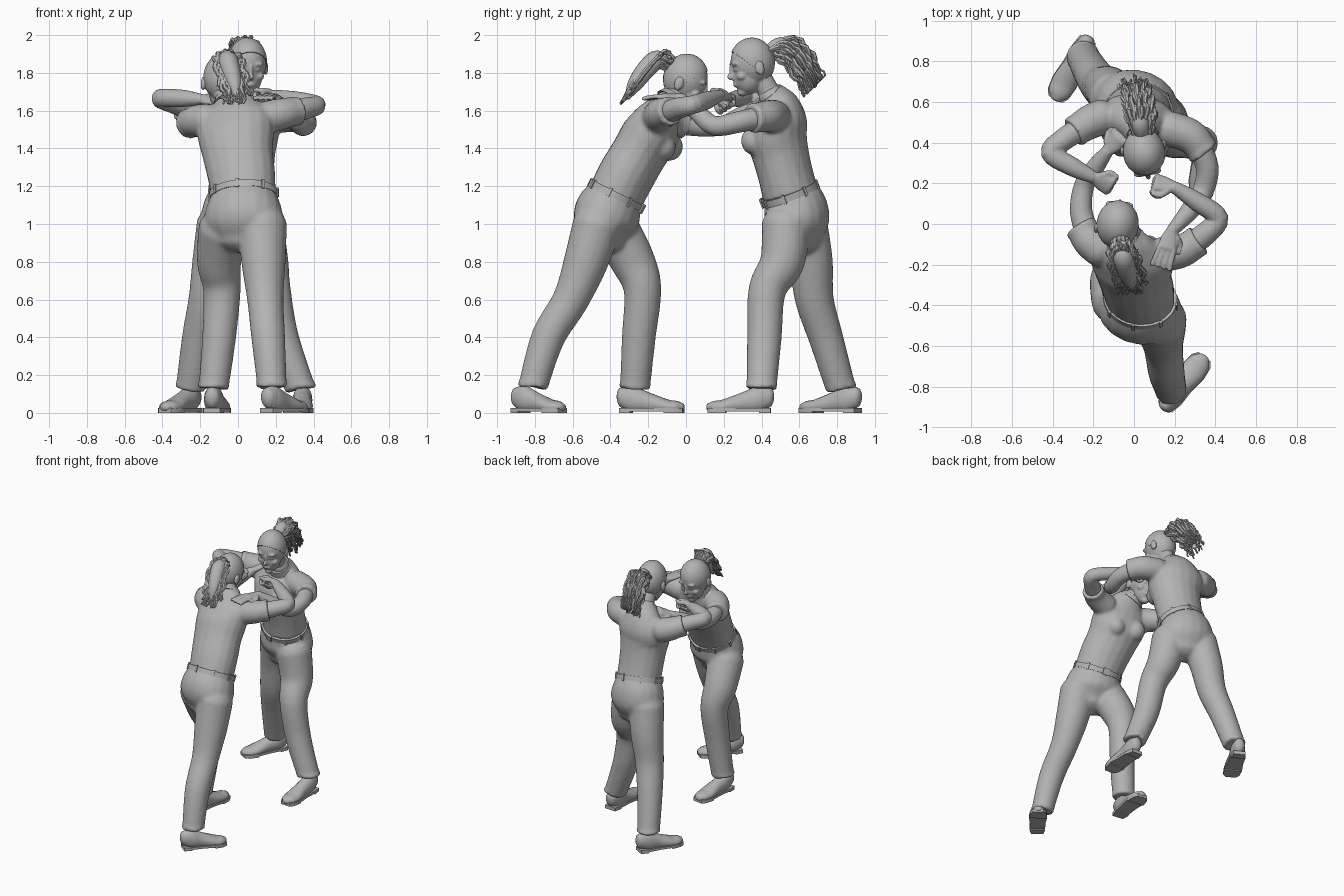
import bpy, bmesh, math, random
from mathutils import Vector, Matrix

if "Cube" in bpy.data.objects:
    bpy.data.objects.remove(bpy.data.objects["Cube"])
random.seed(4)
mat = bpy.data.materials.new("plain grey")
mat.use_nodes = True
mat.diffuse_color = (.45, .45, .45, 1)
mat.node_tree.nodes["Principled BSDF"].inputs["Base Color"].default_value = mat.diffuse_color
SIDE = Vector((1, -.25, 0))

def finish(name, bm, voxel=0, relax=4):
    """Make an object, optionally fusing its overlapping volumes into one skin."""
    bmesh.ops.recalc_face_normals(bm, faces=bm.faces)
    mesh = bpy.data.meshes.new(name)
    bm.to_mesh(mesh)
    bm.free()
    mesh.materials.append(mat)
    mesh.polygons.foreach_set("use_smooth", [True] * len(mesh.polygons))
    mesh.set_sharp_from_angle(angle=.8)
    obj = bpy.data.objects.new(name, mesh)
    bpy.context.collection.objects.link(obj)
    if voxel:
        fuse = obj.modifiers.new("fuse", 'REMESH')
        fuse.mode, fuse.voxel_size, fuse.use_smooth_shade = 'VOXEL', voxel, True
        obj.modifiers.new("soften", 'SMOOTH').iterations = relax

def spline(points, sub):
    """Catmull-Rom curve through points of any dimension."""
    p = [Vector(q) for q in (points[0], *points, points[-1])]
    out = []
    for a, b, c, d in zip(p, p[1:], p[2:], p[3:]):
        for t in (k / sub for k in range(sub)):
            out.append(b + (c - a) * (t / 2) + (a * 2 - b * 5 + c * 4 - d) * (t * t / 2)
                       + (b * 3 - a - c * 3 + d) * (t ** 3 / 2))
    return out + [p[-1]]

def loft(bm, stations, side=SIDE, sub=5, seg=18, caps=(True, True)):
    """Elliptical tube through (x, y, z, radius[, second radius]), ends domed or flat."""
    rows = spline([(*s, s[3])[:5] for s in stations], sub)
    side, rings, last = Vector(side), [], len(rows) - 1
    angles = [math.tau * k / seg for k in range(seg)]
    for i, r in enumerate(rows):
        t = Vector((rows[min(i + 1, last)] - rows[max(i - 1, 0)])[:3]).normalized()
        u = (side - t * side.dot(t)).normalized()
        v = t.cross(u)
        for f in (-1.4, -1, -.5) * (i == 0 and caps[0]) + (0,) + (.5, 1, 1.4) * (i == last and caps[1]):
            p = Vector(r[:3]) + t * math.sin(f) * min(r[3], r[4]) * .7
            rings.append([bm.verts.new(p + (u * r[3] * math.cos(k) + v * r[4] * math.sin(k)) * math.cos(f))
                          for k in angles])
    for lo, hi in zip(rings, rings[1:]):
        for k in range(seg):
            bm.faces.new((lo[k - 1], lo[k], hi[k], hi[k - 1]))
    bm.faces.new(rings[0][::-1])
    bm.faces.new(rings[-1])

def ball(bm, centre, radii, frame=Matrix()):
    place = frame @ Matrix.Translation(centre) @ Matrix.Diagonal((*radii, 1))
    bmesh.ops.create_uvsphere(bm, u_segments=24, v_segments=16, radius=1, matrix=place)

def trousers(who, front, pelvis, *legs):
    bm = bmesh.new()
    loft(bm, pelvis, caps=(False, True))
    for leg in legs:
        x, y, z, r = leg[-1]
        loft(bm, leg, caps=(True, False))
        loft(bm, [(x, y, z, r + .006), (x, y, z + .02, r + .005)], caps=(False, False))
    finish(who + "_trousers", bm, .014, 4)
    # belt with loops and a wider buckle
    bm = bmesh.new()
    c, a, b = Vector(pelvis[0][:3]), pelvis[0][3] + .008, pelvis[0][4] + .008
    n = (c - Vector(pelvis[1][:3])).normalized()
    u = (SIDE - n * SIDE.dot(n)).normalized()
    loft(bm, [(*(c + n * h), a, b) for h in (-.018, .018)], seg=40, caps=(False, False))
    for k in range(8):
        x, y = math.cos(k * math.tau / 8), math.sin(k * math.tau / 8)
        out = (u * x / a + n.cross(u) * y / b).normalized()
        size = Vector((.05 if y * front > .9 else .016, .012, .05))
        frame = Matrix((n.cross(out) * size.x, out * size.y, n * size.z)).transposed().to_4x4()
        spot = Matrix.Translation(c + u * a * x + n.cross(u) * b * y)
        bmesh.ops.create_cube(bm, size=1, matrix=spot @ frame)
    finish(who + "_belt", bm)

def shirt(who, torso, bust, *sleeves):
    bm = bmesh.new()
    loft(bm, torso, caps=(False, True))
    for s in (-.075, .075):
        ball(bm, Vector(bust) + SIDE * s, (.07, .07, .075))
    for sleeve in sleeves:
        loft(bm, sleeve, (0, 0, 1), caps=(True, False))
        q, r = Vector(sleeve[-1][:3]), sleeve[-1][3] + .007
        d = (q - Vector(sleeve[-2][:3])).normalized() * .025
        loft(bm, [(*(q - d), r), (*q, r)], (0, 0, 1), caps=(False, False))
    finish(who + "_shirt", bm, .012, 3)
    bm = bmesh.new()
    low, top = Vector(torso[-2][:3]), Vector(torso[-1][:3])
    loft(bm, [(*low.lerp(top, .5), .1, .09), (*top, .078, .076)], caps=(False, False))
    finish(who + "_collar", bm)

def arm(name, path, aim, palm, curl):
    """Bare arm with a hand; curl bends each finger joint toward the palm side."""
    bm = bmesh.new()
    loft(bm, path, (0, 0, 1))
    w = Vector(path[-1][:3])
    d = (Vector(aim) - w).normalized()
    n = (Vector(palm) - d * d.dot(palm)).normalized()
    s = d.cross(n)
    loft(bm, [(*w, .03, .026), (*(w + d * .05), .046, .02), (*(w + d * .095), .046, .018)], s)
    for i in (-1.5, -.5, .5, 1.5):
        p = w + d * .09 + s * i * .024
        joints = [(*p, .014)]
        for k, length in enumerate((.042, .034, .026), 1):
            p = p + (d * math.cos(curl * k) + n * math.sin(curl * k) + s * i * .06) * length
            joints.append((*p, .012))
        loft(bm, joints, s, sub=3, seg=10)
    p = w + d * .03 + s * .03
    q = p + (d + s + n * .6) * .03
    loft(bm, [(*p, .018), (*q, .015), (*(q + d * .04), .012)], n, sub=3, seg=10)
    finish(name, bm, .007, 1)

def head(who, centre, turn, pitch, collar):
    m = Matrix.Translation(centre) @ Matrix.Rotation(turn, 4, 'Z') @ Matrix.Rotation(pitch, 4, 'X')
    bm = bmesh.new()
    loft(bm, [(*collar, .06), (*(m @ Vector((0, .03, -.07))), .055)])
    # skull, jaw, chin; nose tip, bridge; lips; then paired brow, eye, cheek, ear
    for x, *rest in ((0, 0, 0, .1, .115, .125), (0, -.037, -.07, .074, .078, .095),
                     (0, -.075, -.145, .03, .03, .024), (0, -.12, -.055, .014, .026, .02),
                     (0, -.112, -.03, .011, .018, .04), (0, -.106, -.1, .027, .014, .014),
                     (.036, -.099, .008, .034, .016, .012), (.036, -.094, -.02, .018, .015, .012),
                     (.05, -.075, -.06, .028, .028, .024), (.103, .02, -.035, .012, .024, .037)):
        for mirrored in {x, -x}:
            ball(bm, (mirrored, *rest[:2]), rest[2:], m)
    finish(who + "_head", bm, .007, 1)
    # swept-back hair, cut along the hairline
    bm = bmesh.new()
    ball(bm, (0, .002, .002), (.104, .12, .13), m)
    bmesh.ops.bisect_plane(bm, geom=bm.verts[:] + bm.edges[:] + bm.faces[:], clear_inner=True,
                           plane_co=m @ Vector((0, -.06, .03)), plane_no=m.to_3x3() @ Vector((0, .75, .65)))
    bmesh.ops.holes_fill(bm, edges=[e for e in bm.edges if e.is_boundary], sides=0)
    finish(who + "_hair", bm)

def ponytail(who, *path):
    bm = bmesh.new()
    loft(bm, [(*p, r) for p, r in zip(path, (.03, .05, .05, .04, .015))])
    # loose curling locks around the core
    for k in range(60):
        f, phase = random.uniform(0, math.tau), random.uniform(0, math.tau)
        reach, stop, lock = random.uniform(.6, 1.15), random.choice((4, 5, 5)), []
        for i, p in enumerate(spline(path[:stop], 4)):
            spread = reach * (.02 + .045 * min(i / 5, 1)) + .012 * math.sin(phase + i * 1.5)
            offset = Vector((math.cos(f), math.sin(f) * .7, math.sin(f) * .7)) * spread
            lock.append((*(p + offset), .013 if i < 4 * stop - 7 else .006))
        loft(bm, lock, sub=1, seg=6)
    finish(who + "_ponytail", bm)

def shoe(name, heel, toe):
    heel, d = Vector((*heel, 0)), Vector((*toe, 0)) - Vector((*heel, 0))
    side = Vector((-d.y, d.x, 0)).normalized()
    shape = [(.06, .04, .055), (.22, .052, .075), (.45, .052, .058), (.7, .062, .042),
             (.88, .054, .034), (.96, .034, .024)]
    bm = bmesh.new()
    loft(bm, [(*(heel + d * t), w, h) for t, w, h in shape], side)
    for v in bm.verts:
        v.co.z = max(v.co.z + max(.03, .085 - (v.co - heel).dot(d) / d.length_squared * .07), .012)
    finish(name + "_upper", bm)
    # full sole, then the heel block and tread
    bm = bmesh.new()
    for part, low, high in ((shape, .008, .026), (shape[:2], 0, .02), (shape[3:], 0, .02)):
        rim = [heel + d * (t * 1.06 - .03) + side * (w + .004) for t, w, h in part]
        rim += [heel + d * (t * 1.06 - .03) - side * (w + .004) for t, w, h in part[::-1]]
        face = bm.faces.new([bm.verts.new(p + Vector((0, 0, low))) for p in rim])
        top = bmesh.ops.extrude_face_region(bm, geom=[face])["geom"]
        bmesh.ops.translate(bm, vec=(0, 0, high - low), verts=[v for v in top if type(v) is bmesh.types.BMVert])
    finish(name + "_sole", bm)

# Front figure, seen from behind
A = "front_figure"
trousers(A, 1, [(.03, -.37, 1.15, .175, .15), (.03, -.41, 1.07, .205, .175), (.03, -.43, 1, .21, .165), (.03, -.44, .93, .17, .12)],
         [(.13, -.47, 1, .13), (.135, -.53, .8, .118), (.145, -.61, .6, .097), (.16, -.73, .4, .09), (.18, -.81, .14, .078)],
         [(-.08, -.38, .98, .13), (-.1, -.28, .8, .118), (-.085, -.23, .65, .1), (-.1, -.25, .4, .09), (-.13, -.27, .13, .08)])
shirt(A, [(.03, -.375, 1.14, .172, .147), (.02, -.32, 1.25, .18, .15), (0, -.25, 1.37, .188, .147), (-.01, -.19, 1.47, .205, .15),
          (-.02, -.15, 1.55, .2, .12), (-.03, -.1, 1.62, .13, .085), (-.05, -.06, 1.67, .07, .065)], (-.01, -.105, 1.41),
      [(-.16, -.13, 1.55, .088), (-.22, -.08, 1.545, .085), (-.265, -.01, 1.53, .074)],
      [(.14, -.15, 1.56, .088), (.24, -.13, 1.585, .083), (.32, -.08, 1.6, .072)])
arm(A + "_right_arm", [(.25, -.12, 1.58, .06), (.35, -.05, 1.61, .058), (.415, .03, 1.63, .05), (.31, .11, 1.655, .047),
                       (.2, .18, 1.68, .031)], (.1, .21, 1.69), (0, -.6, -.8), 1.3)
arm(A + "_left_arm", [(-.22, -.07, 1.54, .06), (-.26, .06, 1.52, .056), (-.245, .19, 1.52, .05), (-.19, .28, 1.57, .045),
                      (-.13, .36, 1.62, .031)], (-.03, .48, 1.69), (.3, 0, -1), .2)
head(A, (-.08, 0, 1.77), 3.05, .31, (-.04, -.1, 1.62))
ponytail(A, (-.07, -.08, 1.84), (-.055, -.15, 1.87), (-.04, -.21, 1.82), (-.02, -.27, 1.74), (-.01, -.31, 1.67))
shoe(A + "_right_shoe", (.145, -.91), (.35, -.65))
shoe(A + "_left_shoe", (-.14, -.36), (-.09, -.01))
# Rear figure, facing the first
B = "rear_figure"
trousers(B, -1, [(.02, .55, 1.16, .167, .15), (.01, .58, 1.08, .2, .17), (.01, .59, 1, .21, .165), (.01, .59, .92, .17, .12)],
         [(.11, .53, 1, .13), (.15, .51, .8, .118), (.18, .43, .65, .1), (.23, .415, .4, .092), (.33, .4, .13, .08)],
         [(-.09, .62, 1, .13), (-.125, .66, .8, .118), (-.16, .68, .6, .103), (-.205, .74, .4, .092), (-.25, .82, .13, .08)])
shirt(B, [(.02, .555, 1.15, .167, .15), (.02, .53, 1.25, .172, .145), (.02, .5, 1.37, .18, .15), (.02, .48, 1.47, .2, .16),
          (.02, .5, 1.55, .2, .14), (.025, .49, 1.63, .14, .105), (.04, .44, 1.69, .07, .065)], (.02, .38, 1.44),
      [(-.15, .53, 1.57, .088), (-.22, .5, 1.59, .085), (-.3, .45, 1.62, .072)],
      [(.17, .47, 1.57, .088), (.28, .43, 1.57, .085), (.345, .35, 1.56, .074)])
arm(B + "_right_arm", [(-.23, .49, 1.6, .06), (-.34, .42, 1.64, .056), (-.41, .35, 1.665, .05), (-.3, .28, 1.665, .047),
                       (-.2, .23, 1.66, .031)], (-.1, .17, 1.66), (0, .5, -.8), 1.3)
arm(B + "_left_arm", [(.3, .42, 1.57, .06), (.36, .28, 1.54, .057), (.335, .15, 1.52, .052), (.27, .06, 1.59, .046),
                      (.19, -.03, 1.665, .031)], (.12, -.25, 1.69), (0, 0, -1), .12)
head(B, (.05, .35, 1.855), .17, .17, (.035, .47, 1.64))
ponytail(B, (.04, .43, 1.91), (.03, .5, 1.94), (.02, .57, 1.9), (.01, .63, 1.82), (0, .68, 1.73))
shoe(B + "_left_shoe", (.345, .46), (.33, .11))
shoe(B + "_right_shoe", (-.22, .92), (-.39, .61))
